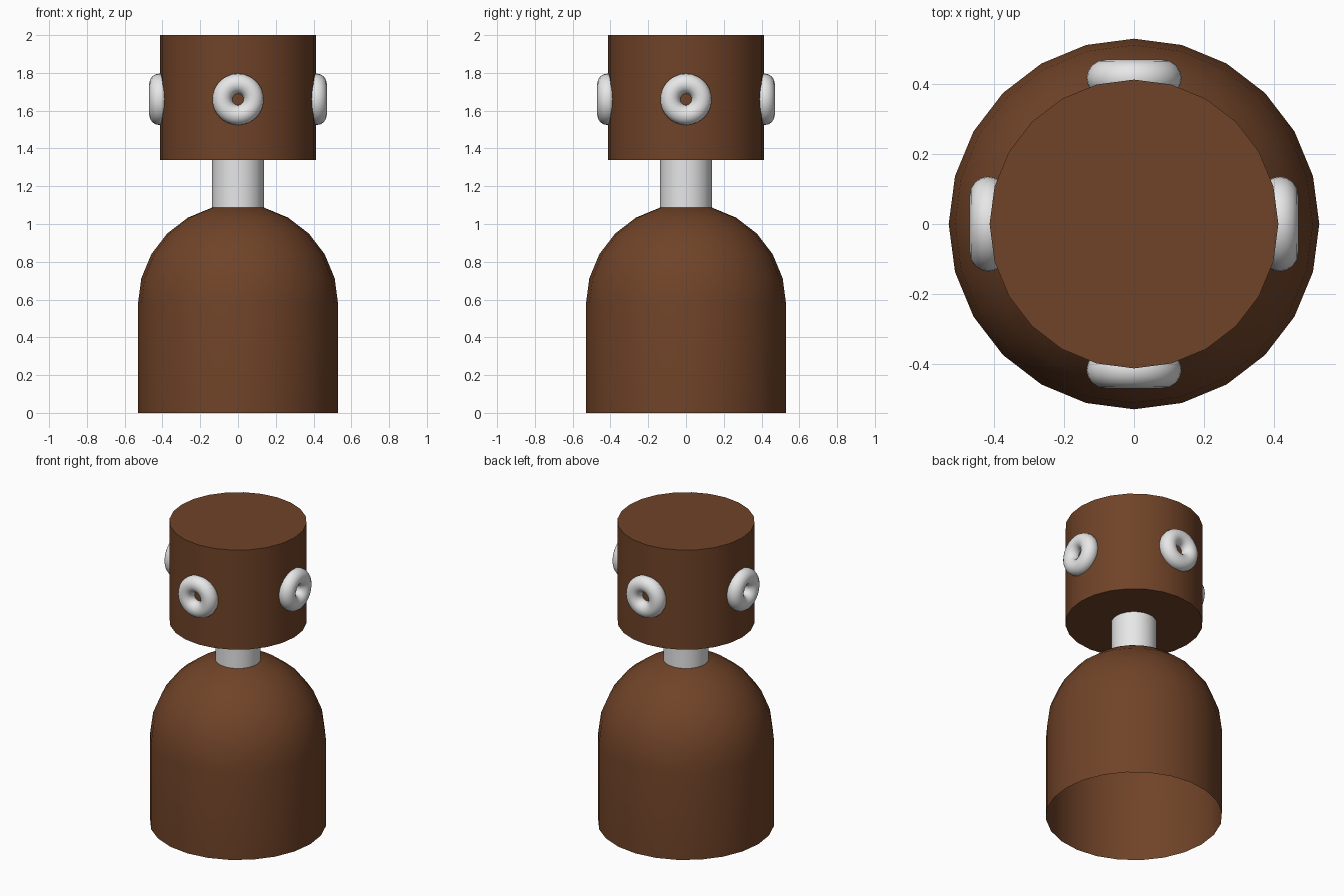
import bpy, bmesh, math

if "Cube" in bpy.data.objects:
    bpy.data.objects.remove(bpy.data.objects["Cube"])

SEGS = 24


def material(name, rgb):
    m = bpy.data.materials.new(name)
    m.diffuse_color = (*rgb, 1)
    m.use_nodes = True
    m.node_tree.nodes["Principled BSDF"].inputs["Base Color"].default_value = m.diffuse_color
    return m


brown = material("brown", (0.162, 0.056, 0.021))
white = material("off white", (0.8, 0.8, 0.8))


def finish(obj, name, mat):
    obj.name = name
    obj.data.materials.append(mat)
    bpy.ops.object.select_all(action='DESELECT')
    obj.select_set(True)
    bpy.context.view_layer.objects.active = obj
    bpy.ops.object.shade_smooth_by_angle(angle=math.radians(35))
    return obj


def cylinder(name, radius, z0, z1, mat):
    # rotated so a vertex lies on every axis
    bpy.ops.mesh.primitive_cylinder_add(vertices=SEGS, radius=radius, depth=z1 - z0,
                                        location=(0, 0, (z0 + z1) / 2))
    return finish(bpy.context.object, name, mat)


def lathe(name, profile, mat):
    bm = bmesh.new()
    verts = [bm.verts.new((r, 0, z)) for r, z in profile]
    edges = [bm.edges.new(p) for p in zip(verts, verts[1:])]
    bmesh.ops.spin(bm, geom=verts + edges, cent=(0, 0, 0), axis=(0, 0, 1),
                   angle=math.tau, steps=SEGS)
    bmesh.ops.remove_doubles(bm, verts=bm.verts, dist=1e-4)
    bmesh.ops.recalc_face_normals(bm, faces=bm.faces)
    mesh = bpy.data.meshes.new(name)
    bm.to_mesh(mesh)
    bm.free()
    obj = bpy.data.objects.new(name, mesh)
    bpy.context.collection.objects.link(obj)
    return finish(obj, name, mat)


# Domed body, open underneath
R, CZ = 0.53, 0.575
dome = [(R * math.cos(math.radians(a)), CZ + R * math.sin(math.radians(a)))
        for a in range(0, 91, 15)]
lathe("domed_body", [(R, 0)] + dome, brown)

# Neck and drum-shaped head
cylinder("neck", 0.137, 1.05, 1.36, white)
cylinder("head", 0.413, 1.34, 2.0, brown)

# Four rings set into the head
for i, side in enumerate(("right", "back", "left", "front")):
    a = i * math.pi / 2
    bpy.ops.mesh.primitive_torus_add(
        major_radius=0.083, minor_radius=0.053, major_segments=32, minor_segments=16,
        location=(0.417 * math.cos(a), 0.417 * math.sin(a), 1.66),
        rotation=(0, math.pi / 2, a))
    finish(bpy.context.object, side + "_ring", white)
